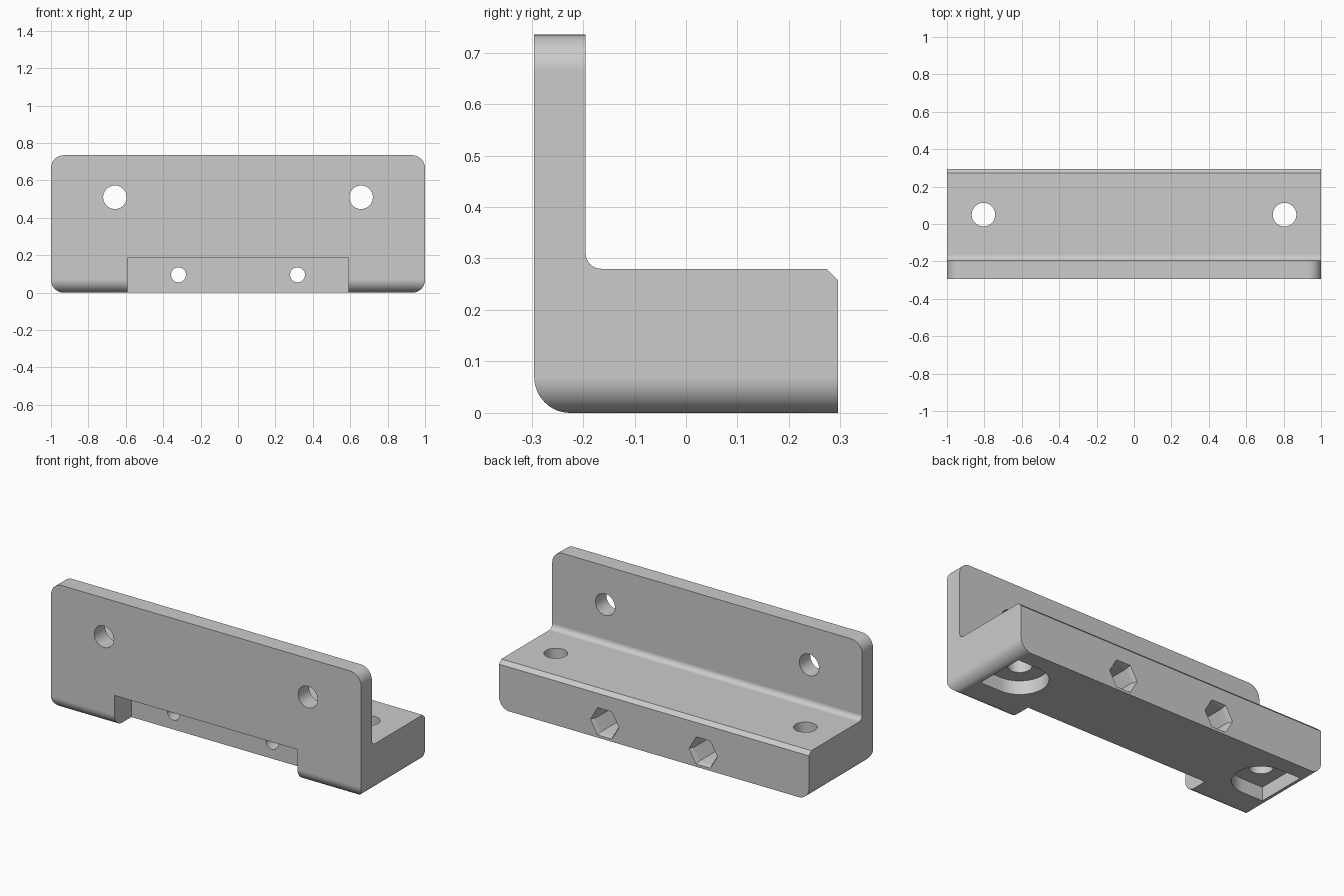
import bpy, bmesh, math

cube = bpy.data.objects.get("Cube")
if cube:
    bpy.data.objects.remove(cube, do_unlink=True)

HALF_Y, TOP, SHELF, PLATE_BACK = 0.295, 0.735, 0.28, -0.195

# Maps from (profile u, profile v, extrusion w) to model axes
ALONG_X = lambda u, v, w: (w, u, v)
ALONG_Y = lambda u, v, w: (u, w, v)
ALONG_Z = lambda u, v, w: (u, v, w)


def arc(cu, cv, r, start, end, n=12):
    angles = [math.radians(start + (end - start) * i / n) for i in range(n + 1)]
    return [(cu + r * math.cos(a), cv + r * math.sin(a)) for a in angles]


def circle(cu, cv, r, n=40):
    return arc(cu, cv, r, 0, 360, n)[:-1]


def prism(name, points, axis, low, high, end_points=None):
    """Extrude a closed profile, optionally tapering to a second profile."""
    bm = bmesh.new()
    a = [bm.verts.new(axis(u, v, low)) for u, v in points]
    b = [bm.verts.new(axis(u, v, high)) for u, v in (end_points or points)]
    bm.faces.new(a)
    bm.faces.new(b)
    for i in range(len(a)):
        j = (i + 1) % len(a)
        bm.faces.new((a[i], a[j], b[j], b[i]))
    bmesh.ops.recalc_face_normals(bm, faces=bm.faces)
    mesh = bpy.data.meshes.new(name)
    bm.to_mesh(mesh)
    bm.free()
    obj = bpy.data.objects.new(name, mesh)
    bpy.context.collection.objects.link(obj)
    return obj


def apply_modifier(obj, mod):
    bpy.ops.object.select_all(action='DESELECT')
    bpy.context.view_layer.objects.active = obj
    obj.select_set(True)
    bpy.ops.object.modifier_apply(modifier=mod.name)


def combine(obj, tool, operation='DIFFERENCE'):
    tool.hide_render = True
    mod = obj.modifiers.new("combine", 'BOOLEAN')
    mod.operation = operation
    mod.solver = 'EXACT'
    mod.object = tool
    apply_modifier(obj, mod)
    bpy.data.objects.remove(tool, do_unlink=True)


# L-shaped section: rounded front foot, filleted inner corner, chamfered rear edge
section = (arc(-HALF_Y + 0.07, 0.07, 0.07, 180, 270)
           + [(HALF_Y, 0), (HALF_Y, SHELF - 0.022), (HALF_Y - 0.022, SHELF)]
           + arc(PLATE_BACK + 0.03, SHELF + 0.03, 0.03, 270, 180, 8)
           + [(PLATE_BACK, TOP + 0.1), (-HALF_Y, TOP + 0.1)])
bracket = prism("mounting_bracket", section, ALONG_X, -1.1, 1.1)

# Rounded front outline trims the ends and top
R, LOW = 0.07, -0.001
outline = (arc(1 - R, TOP - R, R, 0, 90) + arc(-1 + R, TOP - R, R, 90, 180)
           + arc(-1 + R, LOW + R, R, 180, 270) + arc(1 - R, LOW + R, R, 270, 360))
combine(bracket, prism("outline_tool", outline, ALONG_Y, -0.5, 0.5), 'INTERSECT')

# Rounded rear rim of the upright plate
bm = bmesh.new()
bm.from_mesh(bracket.data)
rim = [e for e in bm.edges
       if all(abs(v.co.y - PLATE_BACK) < 1e-4 and v.co.z > SHELF + 0.029 for v in e.verts)
       and max(v.co.z for v in e.verts) > SHELF + 0.04
       and e.calc_face_angle(0) > 0.5]
bmesh.ops.bevel(bm, geom=rim, offset=0.02, offset_type='OFFSET', segments=6,
                profile=0.5, affect='EDGES', clamp_overlap=True)
bm.to_mesh(bracket.data)
bm.free()

# Wide notch under the front
notch = [(-0.59, -0.1), (0.59, -0.1), (0.59, 0.185), (-0.59, 0.185)]
combine(bracket, prism("notch_tool", notch, ALONG_Y, -0.5, -0.14))

for side in (-1, 1):
    # Plate hole and shelf hole
    combine(bracket, prism("plate_hole_tool", circle(side * 0.658, 0.51, 0.063),
                           ALONG_Y, -0.4, -0.1))
    combine(bracket, prism("shelf_hole_tool", circle(side * 0.805, 0.05, 0.063),
                           ALONG_Z, -0.1, 0.4))
    # Underside recess, round toward the middle and square toward the end
    recess = arc(0.805, 0.05, 0.15, 90, 270, 24) + [(0.94, -0.1), (0.94, 0.2)]
    combine(bracket, prism("recess_tool", [(side * u, v) for u, v in recess],
                           ALONG_Z, -0.1, 0.08))
    # Bolt hole with a flared hexagonal nut pocket at the rear
    cx, cz = side * 0.318, 0.095
    combine(bracket, prism("bolt_hole_tool", circle(cx, cz, 0.04, 32), ALONG_Y, -0.4, 0.4))
    combine(bracket, prism("nut_pocket_tool", circle(cx, cz, 0.078, 6), ALONG_Y, 0.12, 0.4))
    combine(bracket, prism("nut_flare_tool", circle(cx, cz, 0.078, 6), ALONG_Y,
                           0.265, 0.305, circle(cx, cz, 0.096, 6)))

# Single grey finish
grey = bpy.data.materials.new("plain_grey")
grey.use_nodes = True
colour = (0.6, 0.6, 0.6, 1)
grey.diffuse_color = colour
grey.node_tree.nodes["Principled BSDF"].inputs["Base Color"].default_value = colour
bracket.data.materials.clear()
bracket.data.materials.append(grey)
for poly in bracket.data.polygons:
    poly.material_index = 0

# Smooth fillets while keeping flat faces flat
bpy.ops.object.select_all(action='DESELECT')
bracket.select_set(True)
bpy.context.view_layer.objects.active = bracket
bpy.ops.object.shade_smooth_by_angle(angle=math.radians(30))
weighted = bracket.modifiers.new("flat_normals", 'WEIGHTED_NORMAL')
weighted.keep_sharp = True
